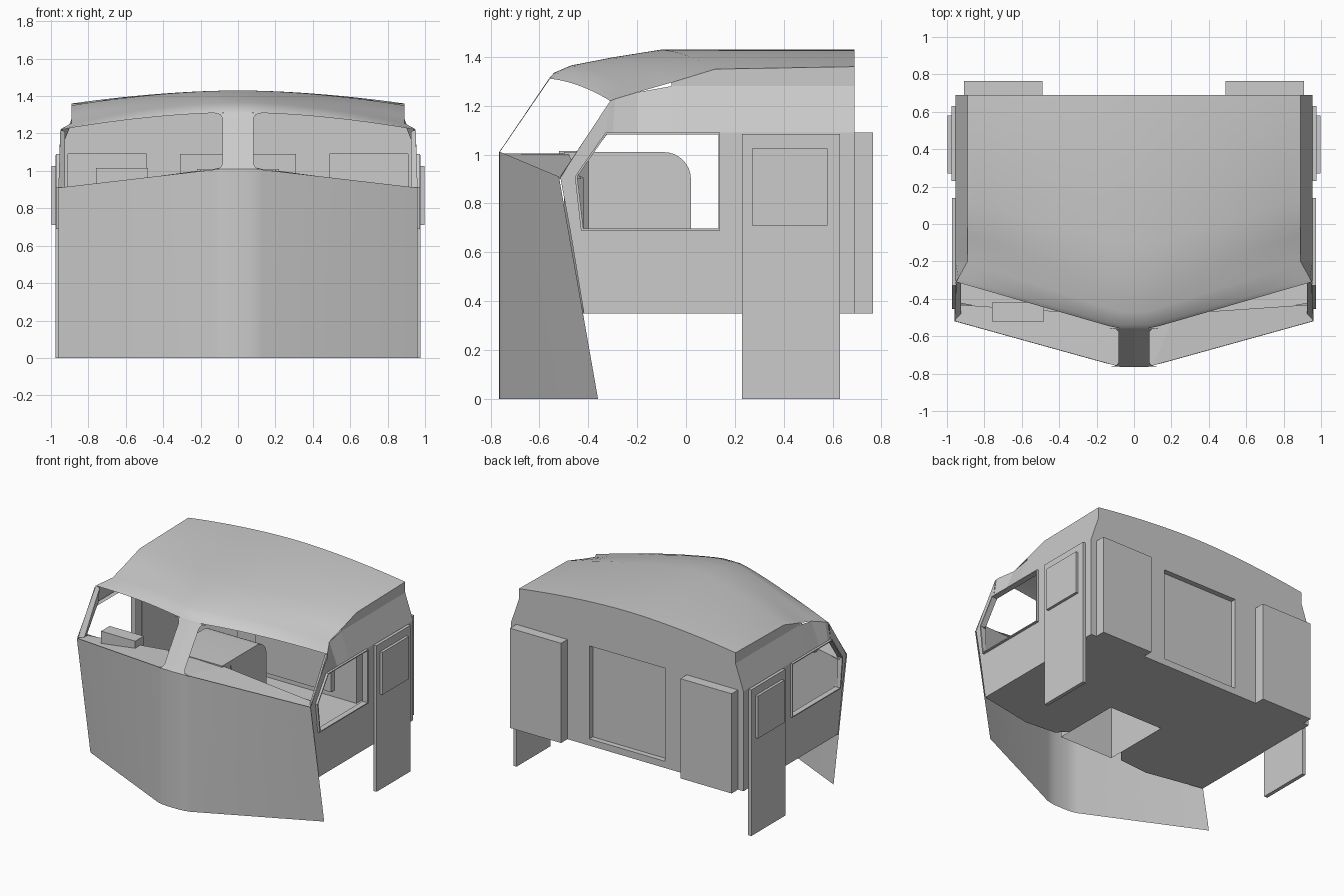
import bpy, bmesh, math

if "Cube" in bpy.data.objects:
    bpy.data.objects.remove(bpy.data.objects["Cube"])


def mesh(name, verts, faces, mirror=True, smooth=None):
    """Build a sheet or solid; optionally mirror it across x = 0."""
    bm = bmesh.new()
    vs = [bm.verts.new(v) for v in verts]
    for f in faces:
        bm.faces.new([vs[i] for i in f])
    if mirror:
        geom = bm.verts[:] + bm.edges[:] + bm.faces[:]
        bmesh.ops.mirror(bm, geom=geom, axis='X', merge_dist=0.0)
    bmesh.ops.remove_doubles(bm, verts=bm.verts[:], dist=0.0008)
    bmesh.ops.recalc_face_normals(bm, faces=bm.faces[:])
    me = bpy.data.meshes.new(name)
    bm.to_mesh(me)
    bm.free()
    ob = bpy.data.objects.new(name, me)
    bpy.context.collection.objects.link(ob)
    if smooth:
        bpy.ops.object.select_all(action='DESELECT')
        ob.select_set(True)
        bpy.context.view_layer.objects.active = ob
        bpy.ops.object.shade_smooth_by_angle(angle=math.radians(smooth))
    return ob


def loft(name, rows, **kw):
    n = len(rows[0])
    faces = [(r * n + i, r * n + i + 1, (r + 1) * n + i + 1, (r + 1) * n + i)
             for r in range(len(rows) - 1) for i in range(n - 1)]
    return mesh(name, [p for row in rows for p in row], faces, **kw)


def box(name, x, y, z, skip=(), mirror=True):
    v = [(a, b, c) for a in x for b in y for c in z]
    f = {'x0': (0, 1, 3, 2), 'x1': (4, 6, 7, 5), 'y0': (0, 4, 5, 1),
         'y1': (2, 3, 7, 6), 'z0': (0, 2, 6, 4), 'z1': (1, 5, 7, 3)}
    return mesh(name, v, [f[k] for k in f if k not in skip], mirror)


# Curved roof: centre line blended towards the side edge
centre = [(-.56, 1.312), (-.54, 1.335), (-.47, 1.365), (-.3, 1.398), (-.1, 1.43), (.69, 1.43)]
edge = [(.95, -.31, 1.22), (.94, -.29, 1.228), (.89, -.2, 1.255),
        (.89, -.06, 1.295), (.89, .12, 1.35), (.89, .69, 1.36)]
N = 14


def roof_row(c, e):
    row = []
    for i in range(N + 1):
        t = i / N
        g = max(0, (t - .09) / .91)
        row.append((e[0] * t, c[0] + (e[1] - c[0]) * g, c[1] + (e[2] - c[1]) * t ** 1.8))
    return row


roof = [roof_row(c, e) for c, e in zip(centre, edge)]
loft("roof", roof, smooth=40)

# Upper side: gutter strip, then slope out to the wall
lower_y = [-.33, -.3, -.2, -.06, .12, .69]
gutter = [(x, y, min(z, 1.28)) for x, y, z in edge]
loft("roof_gutter", [edge[3:], gutter[3:]])
loft("upper_side", [gutter, [(.955, y, 1.09) for y in lower_y]])

# Wrapped front panel
cols = [(0, -.765), (.05, -.764), (.09, -.76), (.13, -.75), (.96, None)]
top, low = [], []
for x, y in cols:
    top.append((x, y if y else -.52, 1.01 - .1 * max(0, x - .1) / .86))
    low.append((x, y if y else -.36, 0))
loft("front_panel", [low, top], smooth=40)

# Windscreen centre pillar with flared ends
shape = [(.13, 0), (.095, .025), (.083, .09), (.083, .9), (.095, .97), (.13, 1)]
pl = [[(0, -.765 + .205 * s, 1.01 + .302 * s), (x, -.762 + .205 * s, 1.01 + .3 * s)]
      for x, s in shape]
loft("windscreen_pillar", pl)

# Side walls around the window opening, with the raked corner pillar
side = [(-.418, .35), (.69, .35), (.69, .69), (.14, .69), (-.43, .69), (-.474, .69),
        (.69, 1.09), (.14, 1.09), (-.33, 1.09), (-.455, .91), (-.515, .91), (-.31, 1.22)]
mesh("side_wall", [(.955, y, z) for y, z in side],
     [(0, 1, 2, 3, 4, 5), (3, 2, 6, 7), (5, 4, 9, 10), (10, 9, 8, 11)])

# Corner pillar return faces
mesh("corner_pillar", [(.96, -.515, .91), (.95, -.31, 1.22), (.925, -.3, 1.21), (.925, -.48, .91),
                       (.93, -.455, .91), (.93, -.31, 1.1)],
     [(0, 1, 2, 3), (3, 2, 5, 4)])

# Side window frame
opening = [(-.43, .69), (.14, .69), (.14, 1.09), (-.33, 1.09), (-.455, .91)]
inner = [(-.42, .697), (.133, .697), (.133, 1.083), (-.325, 1.083), (-.445, .91)]
opening.append(opening[0])
inner.append(inner[0])
loft("side_window_frame", [[(x, y, z) for y, z in p] for x, p in
                           ((.955, opening), (.972, opening), (.972, inner), (.93, inner))])

# Side doors with raised window panes
box("side_door", (.95, .977), (.23, .63), (0, 1.085))
box("door_window", (.977, .997), (.27, .58), (.71, 1.025))

# Rear wall with openings for lockers and doorway
back = [(0, .35), (.31, .35), (.31, 1.09), (.49, 1.09), (.49, .35), (.91, .35),
        (.91, 1.09), (.955, 1.09), (.955, .35), (.31, .4), (0, .4), (0, 1.09), (.89, 1.28)]
arch = [(p[0], p[2]) for p in roof[-1]]
k = len(back)
mesh("rear_wall", [(x, .69, z) for x, z in back + arch],
     [(0, 1, 9, 10), (1, 4, 3, 2, 9), (5, 8, 7, 6),
      (11, 2, 3, 6, 7, 12) + tuple(range(k + N, k - 1, -1))])
box("rear_locker", (.49, .91), (.69, .765), (.35, 1.09), skip=('y0',))
box("rear_doorway", (-.31, .31), (.65, .69), (.4, 1.09), skip=('y1',), mirror=False)

# Floor with notch for the engine, and bulkhead at its front edge
front = [(.955, -.418), (.53, -.5), (.29, -.48), (.22, -.4)]
mesh("floor", [(x, y, .35) for x, y in
               front + [(.22, .02), (0, .02), (0, .69), (.955, .69)]], [tuple(range(8))])
loft("front_bulkhead", [[(x, y, .35) for x, y in front],
                        [(x, y, 1 - .1 * x) for x, y in front]])

# Dashboard ledge behind the windscreen
loft("dash_ledge", [[(0, -.765, 1.005), (.1, -.757, 1.005), (.955, -.52, .905)],
                    [(0, -.48, 1.005), (.22, -.48, 1.0), (.955, -.43, .9)]])

# Engine cover with rounded rear corner
prof = [(-.5, .35), (-.5, 1.01)]
for i in range(9):
    a = math.pi / 2 * (1 - i / 8)
    prof.append((-.09 + .11 * math.cos(a), .9 + .11 * math.sin(a)))
prof.append((.02, .35))
n = len(prof)
mesh("engine_cover", [(x, y, z) for x in (-.22, .22) for y, z in prof],
     [(i, i + 1, n + i + 1, n + i) for i in range(n - 1)] +
     [tuple(range(n)), tuple(range(2 * n - 1, n - 1, -1))], mirror=False, smooth=30)

# Instrument box on the left of the dashboard
box("instrument_box", (-.76, -.48), (-.52, -.42), (.9, 1.015), mirror=False)
